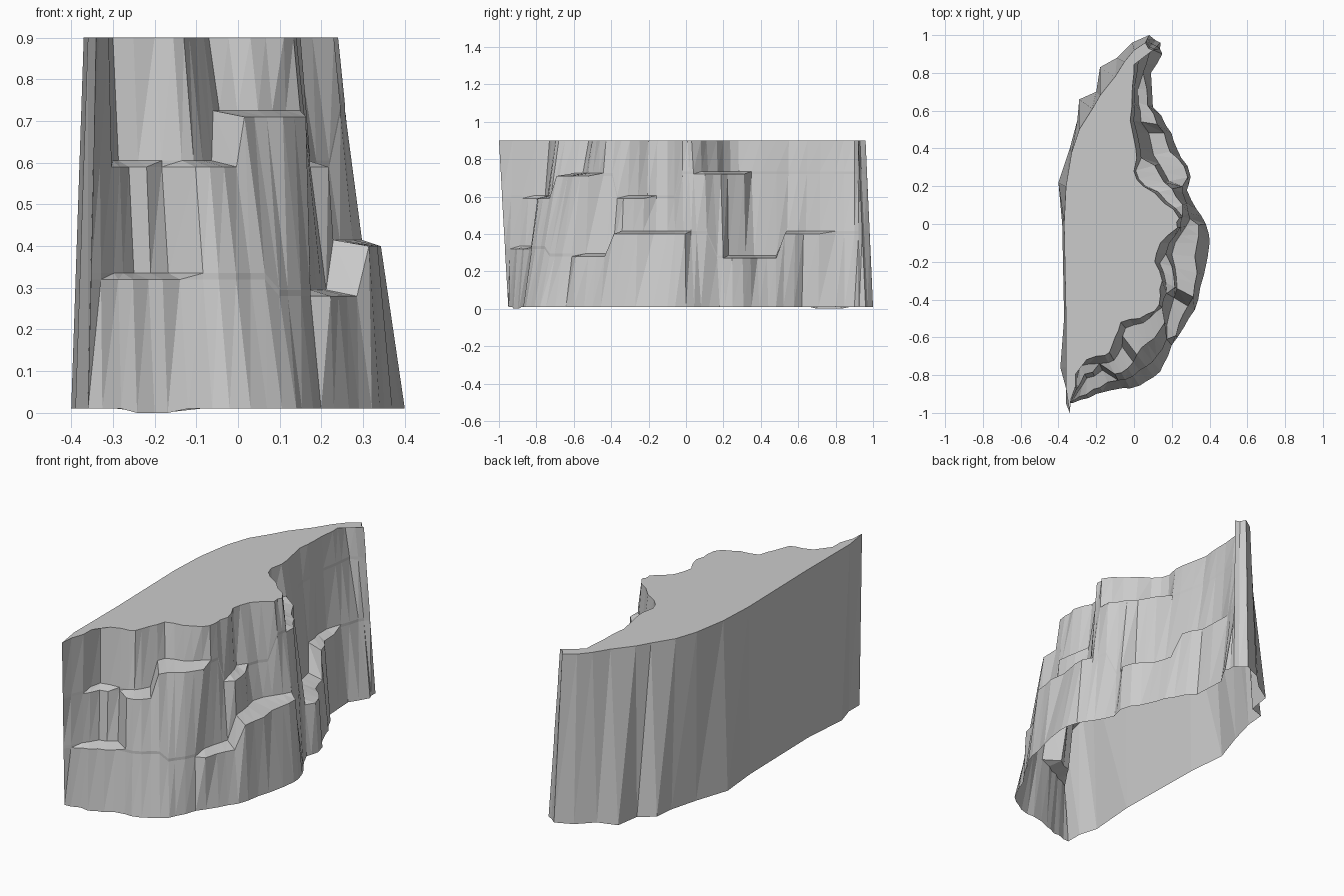
import bpy
import bmesh
import random
from mathutils import Vector

random.seed(4)
TOP = 0.9

default_cube = bpy.data.objects.get("Cube")
if default_cube:
    bpy.data.objects.remove(default_cube)

# One plain stone colour
stone = bpy.data.materials.new("grey_stone")
stone.use_nodes = True
stone.diffuse_color = (0.6, 0.6, 0.6, 1)
stone.node_tree.nodes["Principled BSDF"].inputs["Base Color"].default_value = stone.diffuse_color

# Craggy side, front tip to back tip: foot outline and matching rim outline
FACE_FOOT = [(-.36, -.95), (-.28, -.93), (-.2, -.9), (-.12, -.88), (-.02, -.87),
             (.07, -.83), (.14, -.78), (.18, -.7), (.23, -.6), (.29, -.5),
             (.34, -.4), (.37, -.27), (.4, -.1), (.38, 0), (.33, .08),
             (.28, .18), (.3, .25), (.25, .35), (.21, .44), (.17, .52),
             (.1, .62), (.09, .8), (.15, .9), (.14, .96), (.08, 1)]
FACE_RIM = [(-.34, -1), (-.31, -.86), (-.3, -.73), (-.2, -.7), (-.13, -.68),
            (-.1, -.6), (-.07, -.52), (.03, -.5), (.11, -.46), (.14, -.38),
            (.15, -.3), (.11, -.2), (.14, -.1), (.23, -.02), (.24, .03),
            (.16, .11), (.05, .2), (0, .28), (.01, .4), (-.02, .55),
            (-.01, .65), (0, .8), (0, .9), (.1, .92), (.06, .96)]

# Plain side, back tip to front tip
BACK_FOOT = [(.08, 1), (-.01, .96), (-.09, .88), (-.18, .83), (-.2, .7), (-.29, .66),
             (-.3, .55), (-.34, .4), (-.4, .22), (-.38, 0), (-.37, -.5),
             (-.39, -.76), (-.36, -.86), (-.36, -.95)]
BACK_RIM = [(.06, .96), (0, .92), (-.05, .86), (-.1, .78), (-.18, .68), (-.22, .61),
            (-.29, .5), (-.33, .38), (-.36, .2), (-.37, 0), (-.36, -.5),
            (-.36, -.76), (-.36, -.87), (-.34, -1)]

# Ledges: first column, last column, height, depth as share of the slope
LOW_LEDGES = [(1, 3, .33, .35), (8, 9.5, .29, .4), (10, 13, .41, .45),
              (16, 18.5, .28, .4), (19, 20.5, .41, .45)]
HIGH_LEDGES = [(1.5, 2.5, .6, .25), (3.5, 5, .6, .35), (5.5, 8, .72, .4),
               (10, 11, .6, .25), (14.5, 17, .73, .4)]


def make_object(name, mesh_builder):
    bm = bmesh.new()
    mesh_builder(bm)
    mesh = bpy.data.meshes.new(name)
    bm.to_mesh(mesh)
    bm.free()
    mesh.materials.append(stone)
    obj = bpy.data.objects.new(name, mesh)
    bpy.context.collection.objects.link(obj)
    return obj


def subdivide_outline(points, jitter):
    """Halve every segment and roughen the new points."""
    result = []
    for a, b in zip(points, points[1:]):
        middle = (Vector(a) + Vector(b)) / 2
        middle += Vector((random.uniform(-jitter, jitter), random.uniform(-jitter, jitter)))
        result += [Vector(a), middle]
    return result + [Vector(points[-1])]


def ledge_at(ledges, column):
    """Height and depth of the ledge here, or a flat spot level with the nearest one."""
    def distance(ledge):
        return max(ledge[0] - column, column - ledge[1], 0)
    nearest = min(ledges, key=distance)
    return nearest[2], nearest[3] if distance(nearest) == 0 else 0


def foot_height(point):
    """Slightly uneven ground line."""
    return 0 if abs(point.x + .2) < .05 else .01


def stitch(bm, columns):
    """Join neighbouring columns of points with triangles."""
    verts = [[bm.verts.new(p) for p in column] for column in columns]
    for left, right in zip(verts, verts[1:]):
        for row in range(len(left) - 1):
            a, b = left[row], right[row]
            c, d = right[row + 1], left[row + 1]
            for tri in ((a, b, c), (a, c, d)):
                bm.faces.new(tri)
    bmesh.ops.remove_doubles(bm, verts=bm.verts[:], dist=.0005)


face_foot = subdivide_outline(FACE_FOOT, .01)
face_rim = subdivide_outline(FACE_RIM, .01)


# Stepped cliff face
def build_cliff(bm):
    columns = []
    for index, (foot, rim) in enumerate(zip(face_foot, face_rim)):
        low, low_depth = ledge_at(LOW_LEDGES, index / 2)
        high, high_depth = ledge_at(HIGH_LEDGES, index / 2)
        lean = 1 - low_depth - high_depth
        profile = [(0, foot_height(foot)),
                   (lean * low / TOP, low - .01),
                   (lean * low / TOP + low_depth, low + .005),
                   (lean * high / TOP + low_depth, high - .01),
                   (lean * high / TOP + low_depth + high_depth, high + .005),
                   (1, TOP)]
        columns.append([(*foot.lerp(rim, inward), z) for inward, z in profile])
    stitch(bm, columns)


# Plain back wall
def build_back(bm):
    stitch(bm, [[(*foot, foot_height(Vector(foot))), (*rim, TOP)]
                for foot, rim in zip(BACK_FOOT, BACK_RIM)])


# Flat top
def build_plateau(bm):
    outline = face_rim + [Vector(p) for p in BACK_RIM[1:-1]]
    top = bm.faces.new([bm.verts.new((*p, TOP)) for p in outline])
    bmesh.ops.triangulate(bm, faces=[top])


make_object("cliff_face", build_cliff)
make_object("back_wall", build_back)
make_object("plateau", build_plateau)
